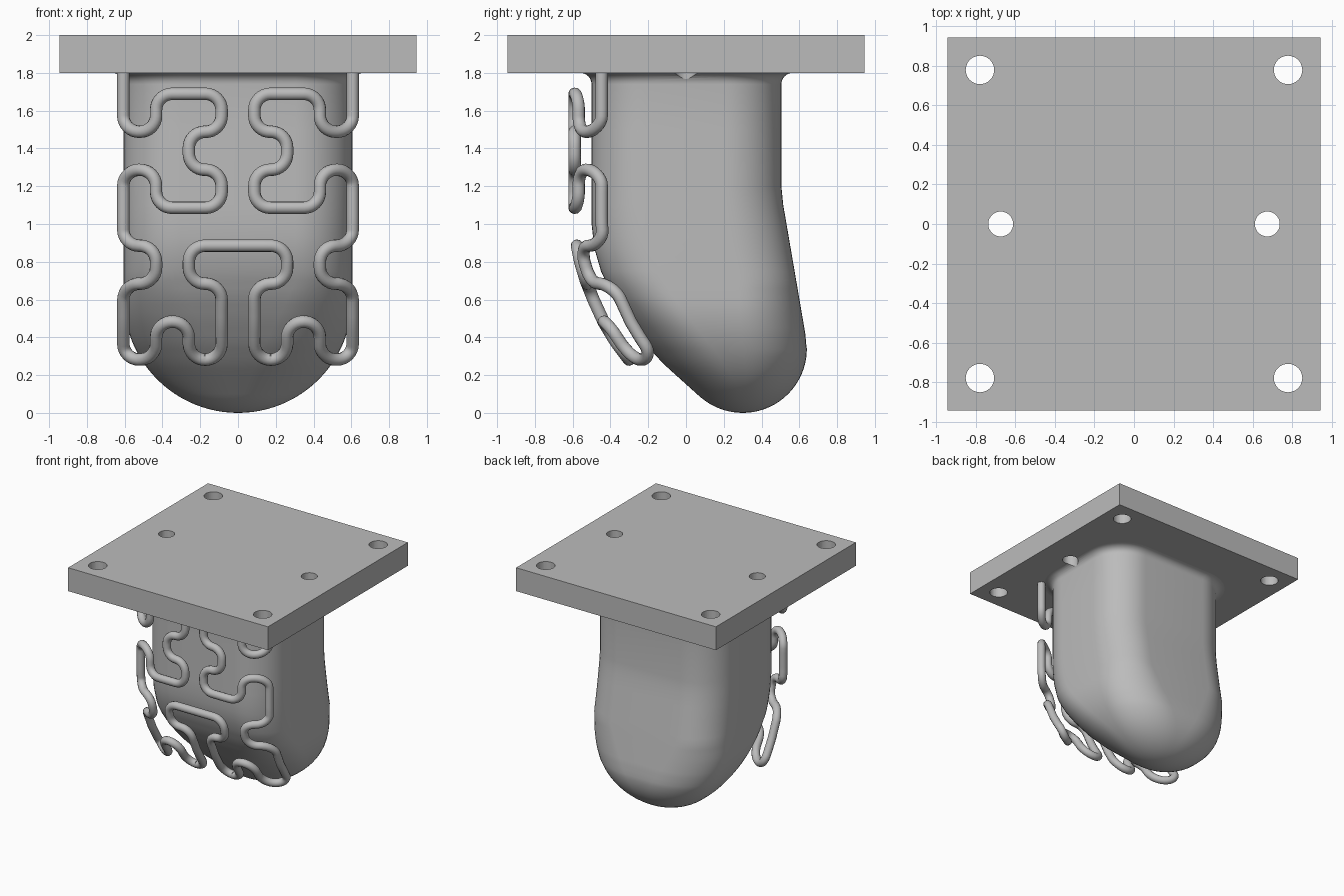
import bpy, bmesh, math
from mathutils import Vector

cube = bpy.data.objects.get("Cube")
if cube:
    bpy.data.objects.remove(cube)

grey = bpy.data.materials.new("plain grey")
grey.use_nodes = True
grey.diffuse_color = (0.5, 0.5, 0.5, 1)
grey.node_tree.nodes["Principled BSDF"].inputs["Base Color"].default_value = (0.5, 0.5, 0.5, 1)


def add_object(name, data):
    ob = bpy.data.objects.new(name, data)
    bpy.context.collection.objects.link(ob)
    data.materials.append(grey)
    return ob


def mesh_object(name, bm):
    bmesh.ops.recalc_face_normals(bm, faces=bm.faces[:])
    me = bpy.data.meshes.new(name)
    bm.to_mesh(me)
    bm.free()
    return add_object(name, me)


def shade(ob, degrees):
    bpy.ops.object.select_all(action="DESELECT")
    ob.select_set(True)
    bpy.context.view_layer.objects.active = ob
    bpy.ops.object.shade_smooth_by_angle(angle=math.radians(degrees))


def lerp(keys, z):
    """Piecewise linear lookup in (z, value) pairs."""
    for (z0, v0), (z1, v1) in zip(keys, keys[1:]):
        if z <= z1:
            return v0 + (v1 - v0) * max(0, z - z0) / (z1 - z0)
    return keys[-1][1]


# Mounting plate
bm = bmesh.new()
bmesh.ops.create_cube(bm, size=1)
bmesh.ops.scale(bm, vec=(1.89, 1.89, 0.2), verts=bm.verts)
bmesh.ops.translate(bm, vec=(0, 0, 1.9), verts=bm.verts)
plate = mesh_object("mounting_plate", bm)

# Hole cutters: four corner holes and two side holes
bm = bmesh.new()
holes = [(sx * 0.78, sy * 0.78, 0.072) for sx in (-1, 1) for sy in (-1, 1)]
holes += [(sx * 0.675, 0, 0.063) for sx in (-1, 1)]
for x, y, r in holes:
    made = bmesh.ops.create_cone(bm, cap_ends=True, segments=40, radius1=r, radius2=r, depth=0.6)
    bmesh.ops.translate(bm, vec=(x, y, 1.96), verts=made["verts"])
cutter = mesh_object("hole_cutter", bm)
cutter.hide_render = True
cutter.hide_viewport = True
cutter.display_type = "WIRE"

# Bent body: rounded sections stacked from the domed tip up to the plate
FRONT = [(0.08, 0.08), (0.26, -0.12), (0.37, -0.22), (0.5, -0.315), (0.62, -0.39),
         (0.75, -0.45), (0.87, -0.485), (1.0, -0.5), (1.8, -0.5)]
BACK = [(0.4, 0.635), (1.1, 0.515), (1.2, 0.505), (1.8, 0.505)]
TIP_Y, TIP_R, HALF = 0.3, 0.34, 0.605


def tip_arc(z):
    return math.sqrt(max(0, TIP_R ** 2 - (TIP_R - z) ** 2))


def section(z):
    front = TIP_Y - tip_arc(z) if z < 0.08 else lerp(FRONT, z)
    back = TIP_Y + tip_arc(z) if z < TIP_R else lerp(BACK, z)
    half = HALF if z > HALF else math.sqrt(HALF ** 2 - (HALF - z) ** 2)
    # small fillet under the plate
    t = max(0, z - 1.74) / 0.06
    flare = 0.06 * (1 - math.sqrt(max(0, 1 - t * t)))
    a, b = half + flare, (back - front) / 2 + flare
    blend = min(1, z / 0.7)
    rx, ry = a * (1 - 0.5 * blend), b * (1 - 0.4 * blend)
    ring = []
    for quarter in range(4):
        sx = (1, -1, -1, 1)[quarter]
        sy = (1, 1, -1, -1)[quarter]
        for i in range(13):
            ang = math.pi / 2 * (quarter + i / 12)
            ring.append((sx * (a - rx) + rx * math.cos(ang),
                         (front + back) / 2 + sy * (b - ry) + ry * math.sin(ang), z))
    return ring


levels = [0.7 * (1 - math.cos(math.pi / 2 * i / 26)) for i in range(1, 27)]
levels += [0.75, 0.81, 0.87, 0.93, 1.0, 1.1, 1.15, 1.2, 1.5, 1.74]
levels += [1.74 + 0.06 * math.sin(math.pi / 2 * i / 6) for i in range(1, 7)]
bm = bmesh.new()
rings = [[bm.verts.new(p) for p in section(z)] for z in levels]
tip = bm.verts.new((0, TIP_Y, 0))
n = len(rings[0])
for i in range(n):
    j = (i + 1) % n
    bm.faces.new((tip, rings[0][j], rings[0][i]))
    for low, high in zip(rings, rings[1:]):
        bm.faces.new((low[i], low[j], high[j], high[i]))
bm.faces.new(rings[-1])
body = mesh_object("bent_body", bm)

for ob in (plate, body):
    mod = ob.modifiers.new("holes", "BOOLEAN")
    mod.operation = "DIFFERENCE"
    mod.solver = "EXACT"
    mod.object = cutter
    shade(ob, 35)

# Meandering tube: grid walk for the right half, mirrored to the left half
STEP_X, STEP_Z, BEND = 0.1735, 0.201, 0.085
MOVES = {"R": (1, 0), "L": (-1, 0), "U": (0, 1), "D": (0, -1)}
TUBE_FRONT = [(0.28, -0.3), (0.38, -0.375), (0.48, -0.435), (0.6, -0.49), (0.7, -0.53),
              (0.8, -0.56), (0.9, -0.58), (1.0, -0.59), (1.8, -0.59)]
col, row = 0, 6
cells = [(0, 7.55), (0, 6)]
for step in "RURRDLDRDLLULDDRDLDDRURDRUULU":
    dx, dz = MOVES[step]
    col, row = col + dx, row + dz
    cells.append((col, row))
cells += [(7 - c, r) for c, r in reversed(cells)]
corners = [Vector(((c - 3.5) * STEP_X, 0.282 + r * STEP_Z)) for c, r in cells]

# Round each corner with a true arc
path = [corners[0]]
for before, here, after in zip(corners, corners[1:], corners[2:]):
    d0, d1 = (here - before).normalized(), (after - here).normalized()
    if abs(d0.dot(d1)) > 0.9:
        path.append(here)
        continue
    centre = here - d0 * BEND + d1 * BEND
    for i in range(9):
        ang = math.pi / 2 * i / 8
        path.append(centre - d1 * BEND * math.cos(ang) + d0 * BEND * math.sin(ang))
path.append(corners[-1])

# Subdivide the straights and wrap the path around the body front
points = []
for p, q in zip(path, path[1:]):
    count = max(1, round((q - p).length / 0.04))
    points += [p.lerp(q, i / count) for i in range(count) if (q - p).length > 1e-4]
points.append(path[-1])
curve = bpy.data.curves.new("meander_tube", "CURVE")
curve.dimensions = "3D"
curve.bevel_depth = 0.033
curve.bevel_resolution = 4
curve.use_fill_caps = True
spline = curve.splines.new("POLY")
spline.points.add(len(points) - 1)
for target, p in zip(spline.points, points):
    side = max(0, abs(p.x) - 0.305)
    y = lerp(TUBE_FRONT, p.y) + 0.39 - math.sqrt(0.39 ** 2 - side ** 2)
    target.co = (p.x, y, p.y, 1)
    target.radius = 1
spline.use_smooth = True
add_object("meander_tube", curve)
